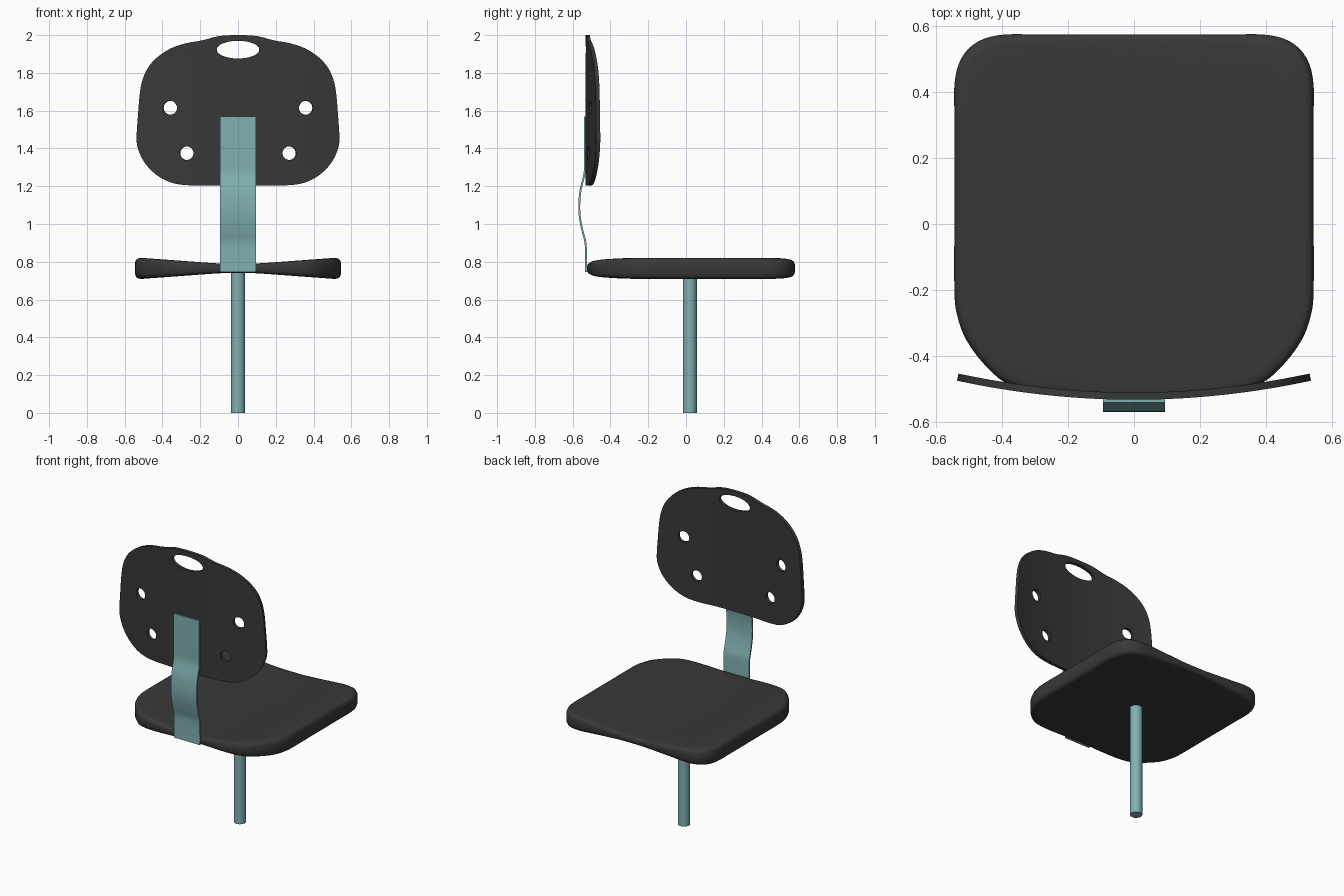
import bpy, bmesh, math

if "Cube" in bpy.data.objects:
    bpy.data.objects.remove(bpy.data.objects["Cube"])


def material(name, rgb):
    m = bpy.data.materials.new(name)
    m.diffuse_color = (*rgb, 1)
    m.use_nodes = True
    m.node_tree.nodes["Principled BSDF"].inputs["Base Color"].default_value = m.diffuse_color
    return m


DARK = material("dark_plastic", (0.04, 0.04, 0.04))
STEEL = material("painted_steel", (0.22, 0.44, 0.44))


def spline(pts, n=3, closed=False):
    """Catmull-Rom curve through 2D points."""
    out, c = [], len(pts)
    get = lambda i: pts[i % c] if closed else pts[max(0, min(c - 1, i))]
    for i in range(c if closed else c - 1):
        p = [get(i + k) for k in (-1, 0, 1, 2)]
        for s in range(n):
            t = s / n
            out.append(tuple(0.5 * (2 * b + (d - a) * t + (2 * a - 5 * b + 4 * d - e) * t * t
                                    + (3 * b - a - 3 * d + e) * t ** 3)
                             for a, b, d, e in zip(*p)))
    return out if closed else out + [pts[-1]]


def mirrored(half):
    """Close a half outline that starts and ends on x = 0."""
    return half + [(-x, y) for x, y in half[-2:0:-1]]


def finish(bm, name, mat, angle, thickness=0, offset=0):
    me = bpy.data.meshes.new(name)
    bm.to_mesh(me)
    bm.free()
    ob = bpy.data.objects.new(name, me)
    bpy.context.collection.objects.link(ob)
    bpy.ops.object.select_all(action='DESELECT')
    ob.select_set(True)
    bpy.context.view_layer.objects.active = ob
    me.materials.append(mat)
    if thickness:
        mod = ob.modifiers.new("thickness", 'SOLIDIFY')
        mod.thickness, mod.offset = thickness, offset
        bpy.ops.object.modifier_apply(modifier=mod.name)
    bpy.ops.object.shade_smooth_by_angle(angle=math.radians(angle))
    return ob


# Seat: concentric rings, thin along the middle and thick at both sides
seat_half = [(0, -.525), (.15, -.523), (.29, -.512), (.385, -.485), (.455, -.425), (.51, -.35),
             (.537, -.275), (.545, -.2), (.545, 0), (.545, .2), (.545, .34), (.545, .42),
             (.532, .485), (.502, .532), (.455, .562), (.39, .575), (.3, .575), (.2, .575),
             (.1, .575), (0, .575)]
outline = spline(mirrored(seat_half), 3, True)
top = [(.03, 1), (.15, 1), (.3, 1), (.5, 1), (.7, 1), (.85, 1), (.95, 1), (.975, .93), (.99, .8), (1, .5)]
bm = bmesh.new()
rings = []
for s, k in top + [(s, -k) for s, k in reversed(top)]:
    ring = []
    for x, y in outline:
        x, y = x * s, .025 + (y - .025) * s
        h = .024 + .031 * max(0, min(1, (abs(x) - .08) / .42))
        ring.append(bm.verts.new((x, y, .765 + k * h)))
    rings.append(ring)
n = len(outline)
for a, b in zip(rings, rings[1:]):
    for i in range(n):
        j = (i + 1) % n
        bm.faces.new((a[i], b[i], b[j], a[j]))
bm.faces.new(rings[0])
bm.faces.new(rings[-1][::-1])
bmesh.ops.recalc_face_normals(bm, faces=bm.faces)
finish(bm, "seat", DARK, 60)

# Backrest: flat sheet with holes, sliced, bent and thickened
back_half = [(0, 1.205), (.14, 1.205), (.26, 1.205), (.35, 1.218), (.43, 1.258), (.495, 1.325),
             (.53, 1.4), (.537, 1.46), (.53, 1.57), (.52, 1.69), (.505, 1.765), (.475, 1.83),
             (.425, 1.885), (.355, 1.93), (.275, 1.957), (.19, 1.972), (.1, 1.995), (0, 2.0)]
loops = [spline(mirrored(back_half), 3, True)]
holes = [(0, 1.923, .114, .047)]
for sx in (-1, 1):
    holes += [(sx * .36, 1.615, .037, .037), (sx * .272, 1.375, .036, .036)]
for cx, cz, rx, rz in holes:
    loops.append([(cx + rx * math.cos(i * math.tau / 32), cz + rz * math.sin(i * math.tau / 32))
                  for i in range(32)])
bm = bmesh.new()
for loop in loops:
    vs = [bm.verts.new((x, 0, z)) for x, z in loop]
    for i, v in enumerate(vs):
        bm.edges.new((vs[i - 1], v))
bmesh.ops.triangle_fill(bm, use_beauty=True, use_dissolve=False, edges=bm.edges[:], normal=(0, -1, 0))
for i in range(-9, 10):
    bmesh.ops.bisect_plane(bm, geom=bm.verts[:] + bm.edges[:] + bm.faces[:], dist=1e-5,
                           plane_co=(i * .055, 0, 0), plane_no=(1, 0, 0))
for v in bm.verts:
    v.co.y = -.533 + .2 * v.co.x ** 2
bm.normal_update()
for f in bm.faces:
    if f.normal.y > 0:
        f.normal_flip()
finish(bm, "backrest", DARK, 35, .022, -1)

# Support strap: bent flat bar joining seat and backrest
path = spline([(-.53, .745), (-.53, .82), (-.532, .9), (-.547, .96), (-.561, 1.03), (-.565, 1.1),
               (-.558, 1.18), (-.537, 1.27), (-.536, 1.35), (-.536, 1.46), (-.536, 1.57)], 4)
bm = bmesh.new()
rows = [[bm.verts.new((x, y, z)) for x in (-.094, .094)] for y, z in path]
for a, b in zip(rows, rows[1:]):
    bm.faces.new((a[0], a[1], b[1], b[0]))
finish(bm, "support_strap", STEEL, 35, .01, 0)

# Post under the seat
bm = bmesh.new()
bmesh.ops.create_cone(bm, cap_ends=True, segments=32, radius1=.037, radius2=.037, depth=.75)
bmesh.ops.translate(bm, verts=bm.verts, vec=(0, .02, .375))
finish(bm, "post", STEEL, 35)
